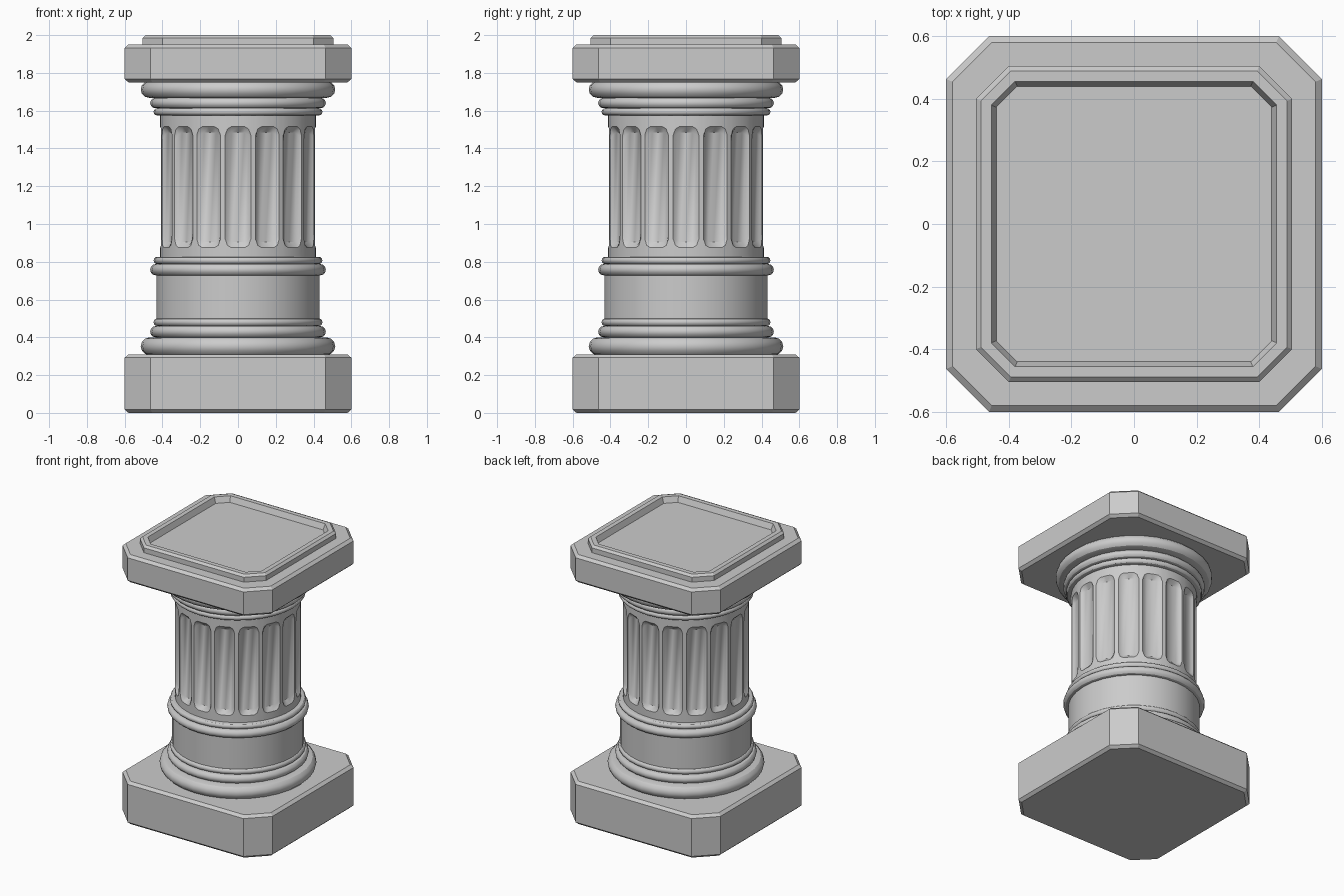
import bpy, bmesh, math

if "Cube" in bpy.data.objects:
    bpy.data.objects.remove(bpy.data.objects["Cube"])


def finish(name, bm, angle=30):
    bmesh.ops.recalc_face_normals(bm, faces=bm.faces)
    me = bpy.data.meshes.new(name)
    bm.to_mesh(me)
    bm.free()
    ob = bpy.data.objects.new(name, me)
    bpy.context.collection.objects.link(ob)
    bpy.ops.object.select_all(action='DESELECT')
    ob.select_set(True)
    bpy.context.view_layer.objects.active = ob
    bpy.ops.object.shade_smooth_by_angle(angle=math.radians(angle))
    return ob


def loft(name, loops, angle=30):
    """Skin a stack of closed point loops and cap both ends."""
    bm = bmesh.new()
    rings = [[bm.verts.new(p) for p in loop] for loop in loops]
    n = len(rings[0])
    for a, b in zip(rings, rings[1:]):
        for i in range(n):
            j = (i + 1) % n
            bm.faces.new((a[i], a[j], b[j], b[i]))
    bm.faces.new(rings[0][::-1])
    bm.faces.new(rings[-1])
    return finish(name, bm, angle)


def octagon(half, corner, inset, z):
    h, c = half - inset, corner - inset * math.tan(math.pi / 8)
    return [(x, y, z) for x, y in ((h, -c), (h, c), (c, h), (-c, h),
                                   (-h, c), (-h, -c), (-c, -h), (c, -h))]


def lathe(name, profile, n=32):
    return loft(name, [[(r * math.cos(2 * math.pi * i / n), r * math.sin(2 * math.pi * i / n), z)
                        for i in range(n)] for r, z in profile])


def bead(r_max, z0, z1, steps=6):
    """Half-round moulding profile from z0 up to z1."""
    h = (z1 - z0) / 2
    return [(r_max - h + h * math.sin(math.pi * k / steps),
             z0 + h - h * math.cos(math.pi * k / steps)) for k in range(steps + 1)]


# Square slabs with clipped corners
for name, z0, z1 in (("plinth", 0, 0.31), ("top_slab", 1.75, 1.95)):
    loft(name, [octagon(0.6, 0.463, d, z) for d, z in
                ((0.02, z0), (0, z0 + 0.018), (0, z1 - 0.018), (0.02, z1))], 20)

# Raised rim with sunken panel
loft("top_rim", [octagon(0.505, 0.40, d, z) for d, z in
                 ((0, 1.94), (0, 1.985), (0.016, 2.0), (0.049, 2.0), (0.065, 1.96))], 20)

# Turned mouldings and plain drum
lathe("base_moulding", bead(0.515, 0.305, 0.4) + bead(0.465, 0.4, 0.46) + bead(0.447, 0.46, 0.5))
lathe("drum", [(0.432, 0.48), (0.432, 0.75)])
lathe("collar", bead(0.465, 0.728, 0.788) + bead(0.447, 0.788, 0.826))
lathe("capital", bead(0.447, 1.575, 1.613) + bead(0.465, 1.613, 1.668) + bead(0.515, 1.668, 1.757))

# Fluted shaft: per flute column (angle, depth, rounding of the flute end)
FLUTES, R = 16, 0.412
half = [(9.5, 0, 0.045), (7.8, 0.014, 0.012), (5, 0.025, 0)]
cols = [(-a, d, e) for a, d, e in half] + [(0, 0.028, 0)] + half[::-1]


def shaft_ring(z, cut, side):
    pts = []
    for k in range(FLUTES):
        for a, d, e in cols:
            t = math.radians(k * 360 / FLUTES + a)
            r = R - d * cut
            pts.append((r * math.cos(t), r * math.sin(t), z + side * e))
    return pts


loft("fluted_shaft", [shaft_ring(*row) for row in (
    (0.81, 0, 0), (0.875, 0, 1), (0.905, 1, 1),
    (1.485, 1, -1), (1.515, 0, -1), (1.59, 0, 0))])
